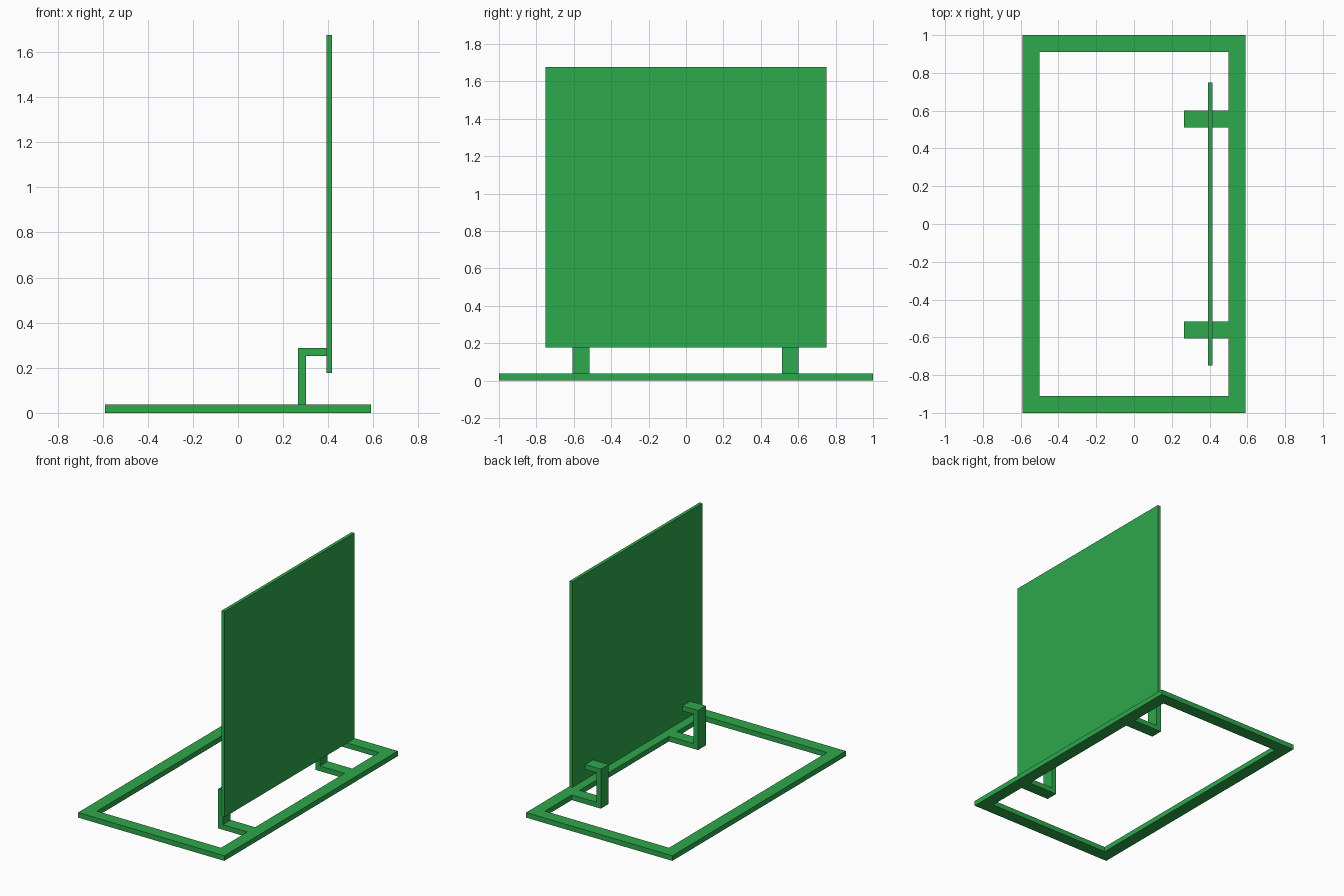
import bpy, bmesh
from mathutils import Vector

if "Cube" in bpy.data.objects:
    bpy.data.objects.remove(bpy.data.objects["Cube"])

green = bpy.data.materials.new("green")
green.diffuse_color = (0.027, 0.392, 0.072, 1)
green.use_nodes = True
green.node_tree.nodes["Principled BSDF"].inputs["Base Color"].default_value = green.diffuse_color


def make(name, bm):
    bmesh.ops.recalc_face_normals(bm, faces=bm.faces)
    mesh = bpy.data.meshes.new(name)
    bm.to_mesh(mesh)
    bm.free()
    mesh.materials.append(green)
    obj = bpy.data.objects.new(name, mesh)
    bpy.context.collection.objects.link(obj)


def extrude(bm, direction):
    """Thicken the flat faces in bm along a direction."""
    ext = bmesh.ops.extrude_face_region(bm, geom=bm.faces[:], use_keep_orig=True)
    moved = [g for g in ext["geom"] if isinstance(g, bmesh.types.BMVert)]
    bmesh.ops.translate(bm, verts=moved, vec=Vector(direction))


def prism(name, points, direction):
    bm = bmesh.new()
    bm.faces.new([bm.verts.new(p) for p in points])
    extrude(bm, direction)
    make(name, bm)


# Rectangular floor frame
bm = bmesh.new()
corners = [(-1, -1), (1, -1), (1, 1), (-1, 1)]
outer = [bm.verts.new((0.59 * x, y, 0)) for x, y in corners]
inner = [bm.verts.new((0.50 * x, 0.91 * y, 0)) for x, y in corners]
for i in range(4):
    j = (i + 1) % 4
    bm.faces.new((outer[i], outer[j], inner[j], inner[i]))
extrude(bm, (0, 0, 0.037))
make("floor_frame", bm)

# C-shaped brackets: foot on the frame, post, and arm to the panel
profile = [(0.50, 0), (0.50, 0.037), (0.302, 0.037), (0.302, 0.252),
           (0.392, 0.252), (0.392, 0.288), (0.265, 0.288), (0.265, 0)]
for name, y in (("front_bracket", -0.607), ("back_bracket", 0.512)):
    prism(name, [(x, y, z) for x, z in profile], (0, 0.09, 0))

# Upright square panel
prism("panel", [(0.392, y, z) for y, z in
                ((-0.75, 0.176), (0.75, 0.176), (0.75, 1.676), (-0.75, 1.676))],
      (0.024, 0, 0))
